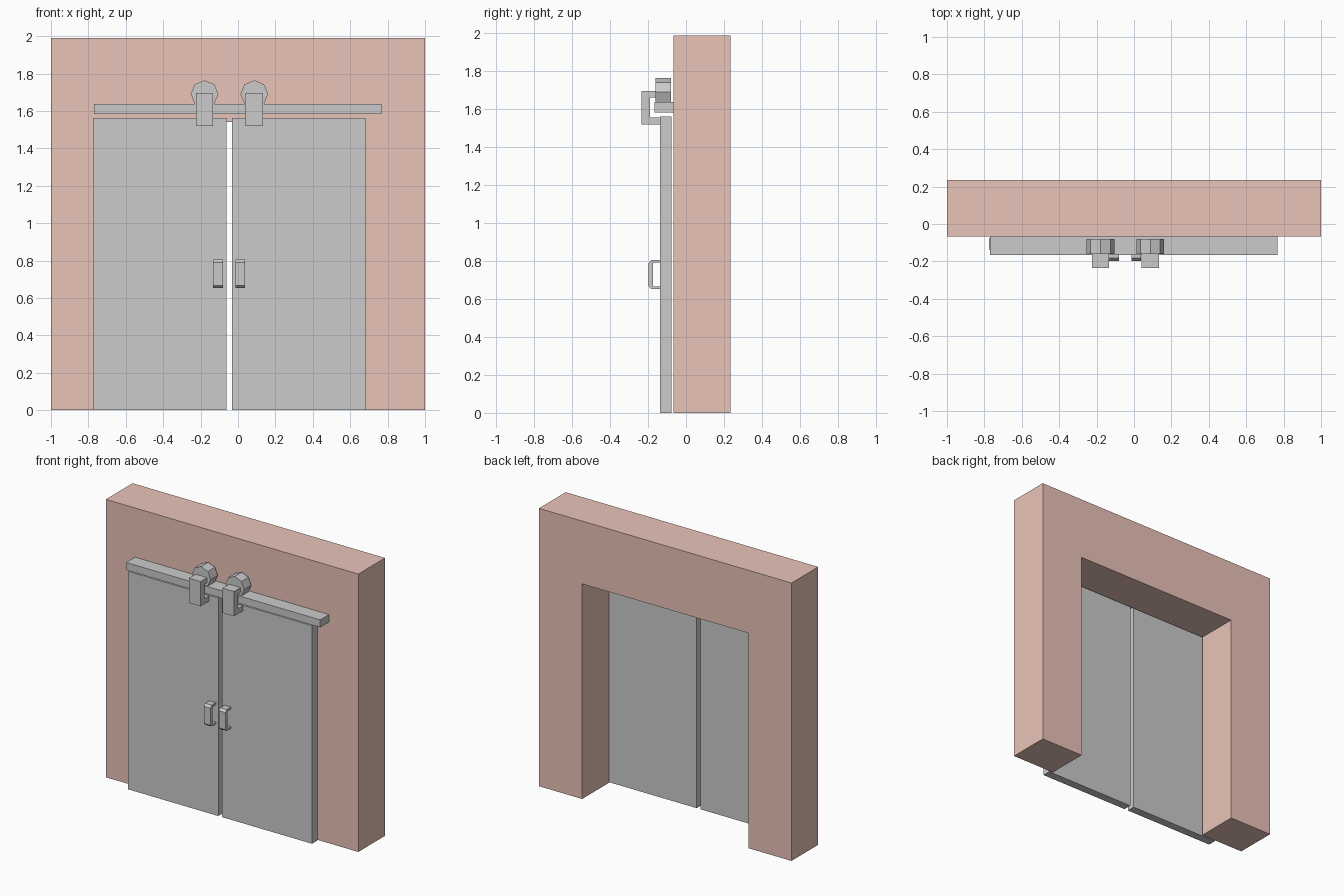
import bpy, bmesh, math

if "Cube" in bpy.data.objects:
    bpy.data.objects.remove(bpy.data.objects["Cube"])


def prism(name, outline, start, end, axis):
    """Extrude a flat outline along x (outline is y,z) or along y (outline is x,z)."""
    bm = bmesh.new()
    place = (lambda p: (start, p[0], p[1])) if axis == 'x' else (lambda p: (p[0], start, p[1]))
    face = bm.faces.new([bm.verts.new(place(p)) for p in outline])
    moved = bmesh.ops.extrude_face_region(bm, geom=[face])['geom']
    step = (end - start, 0, 0) if axis == 'x' else (0, end - start, 0)
    bmesh.ops.translate(bm, vec=step, verts=[v for v in moved if isinstance(v, bmesh.types.BMVert)])
    bmesh.ops.recalc_face_normals(bm, faces=bm.faces)
    mesh = bpy.data.meshes.new(name)
    bm.to_mesh(mesh)
    bm.free()
    ob = bpy.data.objects.new(name, mesh)
    bpy.context.collection.objects.link(ob)
    return ob


def box(name, x0, x1, y0, y1, z0, z1):
    return prism(name, [(x0, z0), (x1, z0), (x1, z1), (x0, z1)], y0, y1, 'y')


DOOR_FRONT, DOOR_BACK = -0.136, -0.076
WALL_FRONT, WALL_BACK = -0.067, 0.235

# Wall with doorway
wall = prism("wall", [(-1, 0), (-0.658, 0), (-0.658, 1.54), (0.658, 1.54),
                      (0.658, 0), (1, 0), (1, 1.99), (-1, 1.99)],
             WALL_FRONT, WALL_BACK, 'y')
brick = bpy.data.materials.new("brick_red")
brick.diffuse_color = (0.82, 0.55, 0.48, 1)
brick.use_nodes = True
brick.node_tree.nodes["Principled BSDF"].inputs["Base Color"].default_value = brick.diffuse_color
wall.data.materials.append(brick)

# Rail
box("rail", -0.77, 0.768, -0.167, WALL_FRONT, 1.584, 1.638)

# Side profiles (y, z) of the hanger bracket and the pull handle
hanger = [(-0.16, 1.697), (-0.235, 1.697), (-0.235, 1.52), (DOOR_FRONT, 1.52),
          (DOOR_FRONT, 1.557), (-0.189, 1.557), (-0.189, 1.662), (-0.16, 1.662)]
handle = [(DOOR_FRONT, 0.806), (-0.182, 0.806), (-0.197, 0.79), (-0.197, 0.667),
          (-0.182, 0.653), (DOOR_FRONT, 0.653), (DOOR_FRONT, 0.667), (-0.175, 0.667),
          (-0.175, 0.792), (DOOR_FRONT, 0.792)]

# Doors, each with its wheel, hanger and handle
for side, x0, x1, wheel_x, handle_x in (("left", -0.775, -0.061, -0.179, -0.107),
                                        ("right", -0.031, 0.682, 0.087, 0.012)):
    box(side + "_door", x0, x1, DOOR_FRONT, DOOR_BACK, 0, 1.561)
    ring = [(wheel_x + 0.074 * math.sin(i * math.pi / 4),
             1.69 + 0.074 * math.cos(i * math.pi / 4)) for i in range(8)]
    prism(side + "_wheel", ring, -0.16, -0.08, 'y')
    prism(side + "_hanger", hanger, wheel_x - 0.046, wheel_x + 0.046, 'x')
    prism(side + "_handle", handle, handle_x - 0.026, handle_x + 0.026, 'x')
